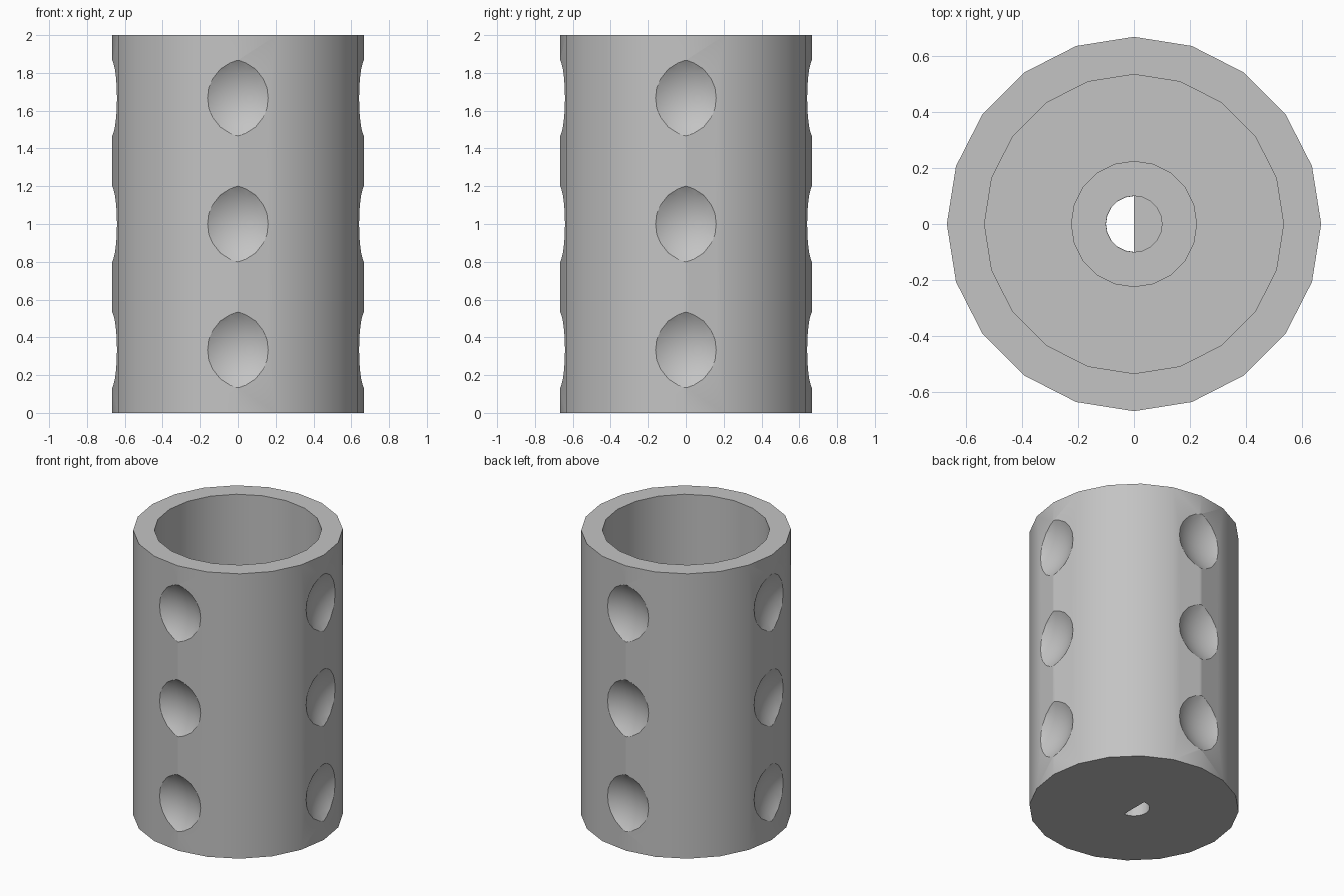
import bpy, bmesh
from math import pi, sin, cos
from mathutils import Matrix, Vector

if "Cube" in bpy.data.objects:
    bpy.data.objects.remove(bpy.data.objects["Cube"], do_unlink=True)

SIDES = 20
OUTER, INNER, HUB, BORE = 0.667, 0.533, 0.225, 0.1
HEIGHT, FLOOR, HUB_TOP = 2.0, 0.133, 0.4

grey = bpy.data.materials.new("plain grey")
grey.use_nodes = True
colour = (0.55, 0.55, 0.55, 1)
grey.diffuse_color = colour
grey.node_tree.nodes["Principled BSDF"].inputs["Base Color"].default_value = colour


def make_object(name, bm):
    bmesh.ops.recalc_face_normals(bm, faces=bm.faces)
    mesh = bpy.data.meshes.new(name)
    bm.to_mesh(mesh)
    bm.free()
    mesh.materials.append(grey)
    obj = bpy.data.objects.new(name, mesh)
    bpy.context.collection.objects.link(obj)
    return obj


def cut(target, cutter):
    """Subtract the cutter from the target, then discard it."""
    cutter.hide_render = True
    mod = target.modifiers.new("cut", 'BOOLEAN')
    mod.operation = 'DIFFERENCE'
    mod.solver = 'EXACT'
    mod.object = cutter
    bpy.ops.object.select_all(action='DESELECT')
    bpy.context.view_layer.objects.active = target
    target.select_set(True)
    bpy.ops.object.modifier_apply(modifier=mod.name)
    bpy.data.objects.remove(cutter, do_unlink=True)


# Sleeve: one lathed section with wall, floor and inner hub
section = [(0, 0), (OUTER, 0), (OUTER, HEIGHT), (INNER, HEIGHT), (INNER, FLOOR),
           (HUB, FLOOR), (HUB, HUB_TOP), (BORE, HUB_TOP), (BORE, FLOOR), (0, FLOOR)]
bm = bmesh.new()
points = [bm.verts.new((r, 0, z)) for r, z in section]
edges = [bm.edges.new(pair) for pair in zip(points, points[1:])]
bmesh.ops.spin(bm, geom=points + edges, cent=(0, 0, 0), axis=(0, 0, 1),
               angle=2 * pi, steps=SIDES, use_duplicate=False)
bmesh.ops.remove_doubles(bm, verts=bm.verts, dist=0.0001)
sleeve = make_object("dimpled_sleeve", bm)

# Dimples: three rows of four spheres biting into the wall
bm = bmesh.new()
for row in range(3):
    for quarter in range(4):
        turn = Matrix.Rotation(quarter * pi / 2, 4, 'Z')
        place = Matrix.Translation(Vector((0.933, 0, HEIGHT * (2 * row + 1) / 6)))
        bmesh.ops.create_uvsphere(bm, u_segments=40, v_segments=20,
                                  radius=1 / 3, matrix=turn @ place)
cut(sleeve, make_object("dimple_cutter", bm))

# Half-round shaft slot through the floor
bm = bmesh.new()
arc = [pi / 2 + pi * i / 10 for i in range(11)]
face = bm.faces.new([bm.verts.new((0.0995 * cos(a), 0.0995 * sin(a), -0.1)) for a in arc])
top = bmesh.ops.extrude_face_region(bm, geom=[face])
bmesh.ops.translate(bm, vec=(0, 0, 0.3),
                    verts=[v for v in top["geom"] if isinstance(v, bmesh.types.BMVert)])
cut(sleeve, make_object("slot_cutter", bm))

bpy.ops.object.shade_smooth_by_angle(angle=pi / 6)
